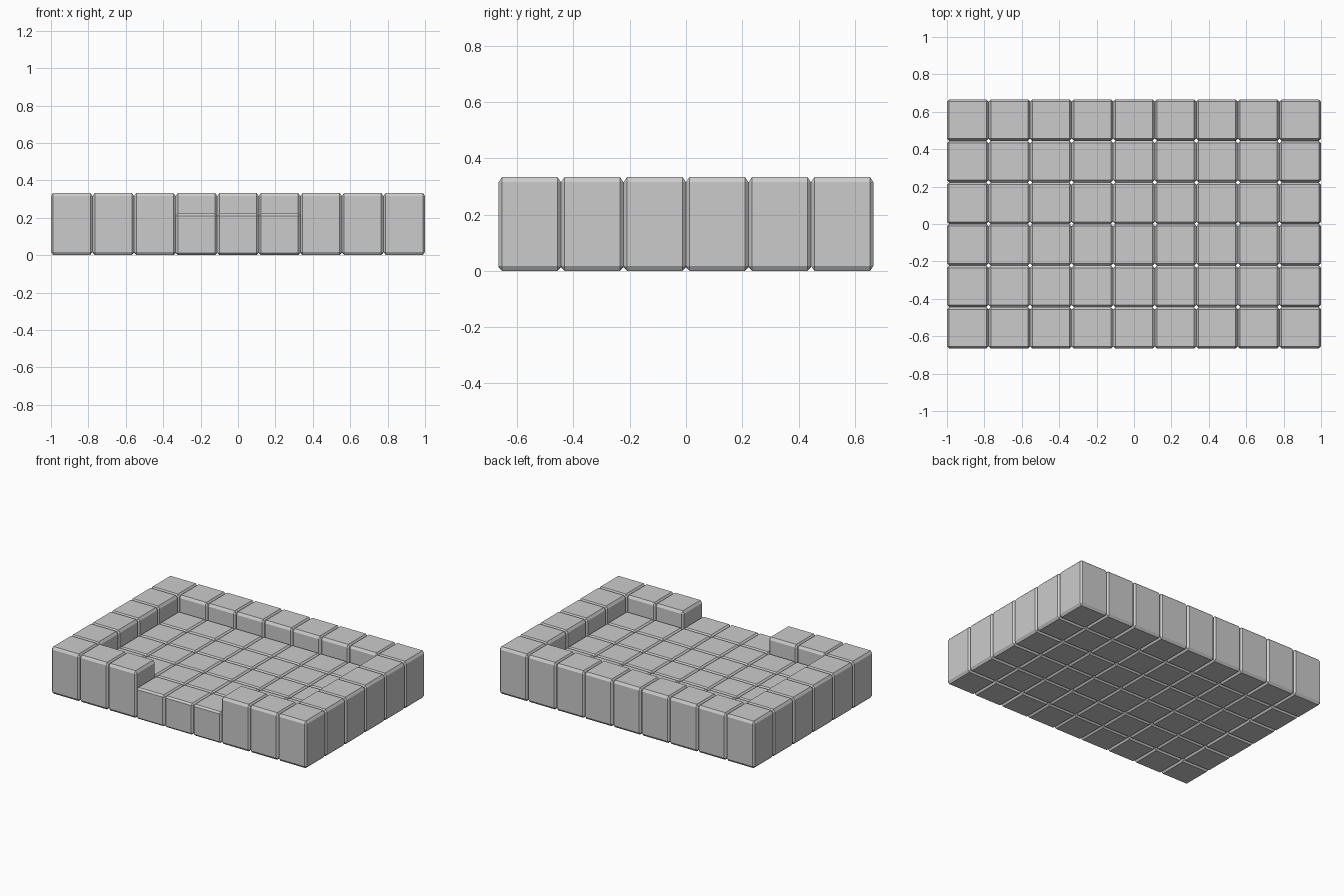
import bpy
import bmesh
from mathutils import Vector

if "Cube" in bpy.data.objects:
    bpy.data.objects.remove(bpy.data.objects["Cube"])

COLS, ROWS = 9, 6
PITCH = 2.0 / COLS
CHAMFER = 0.012


def block_mesh(name, height):
    """Chamfered cube standing on z = 0, stretched to the given height."""
    bm = bmesh.new()
    bmesh.ops.create_cube(bm, size=PITCH)
    bmesh.ops.bevel(bm, geom=bm.edges[:], offset=CHAMFER, segments=1,
                    affect='EDGES', clamp_overlap=True)
    bmesh.ops.translate(bm, verts=bm.verts[:], vec=Vector((0, 0, PITCH / 2)))
    bmesh.ops.scale(bm, verts=bm.verts[:], vec=Vector((1, 1, height / PITCH)))
    mesh = bpy.data.meshes.new(name)
    bm.to_mesh(mesh)
    bm.free()
    return mesh


wall = block_mesh("wall_block", PITCH * 1.5)
floor = block_mesh("floor_block", PITCH)

# Grid of blocks: raised rim, low floor, doorway three blocks wide at the front
for row in range(ROWS):
    for col in range(COLS):
        on_rim = row in (0, ROWS - 1) or col in (0, COLS - 1)
        doorway = row == 0 and 3 <= col <= 5
        mesh = wall if on_rim and not doorway else floor
        obj = bpy.data.objects.new(f"{mesh.name}_{row}_{col}", mesh)
        obj.location = ((col - (COLS - 1) / 2) * PITCH,
                        (row - (ROWS - 1) / 2) * PITCH, 0)
        bpy.context.collection.objects.link(obj)
